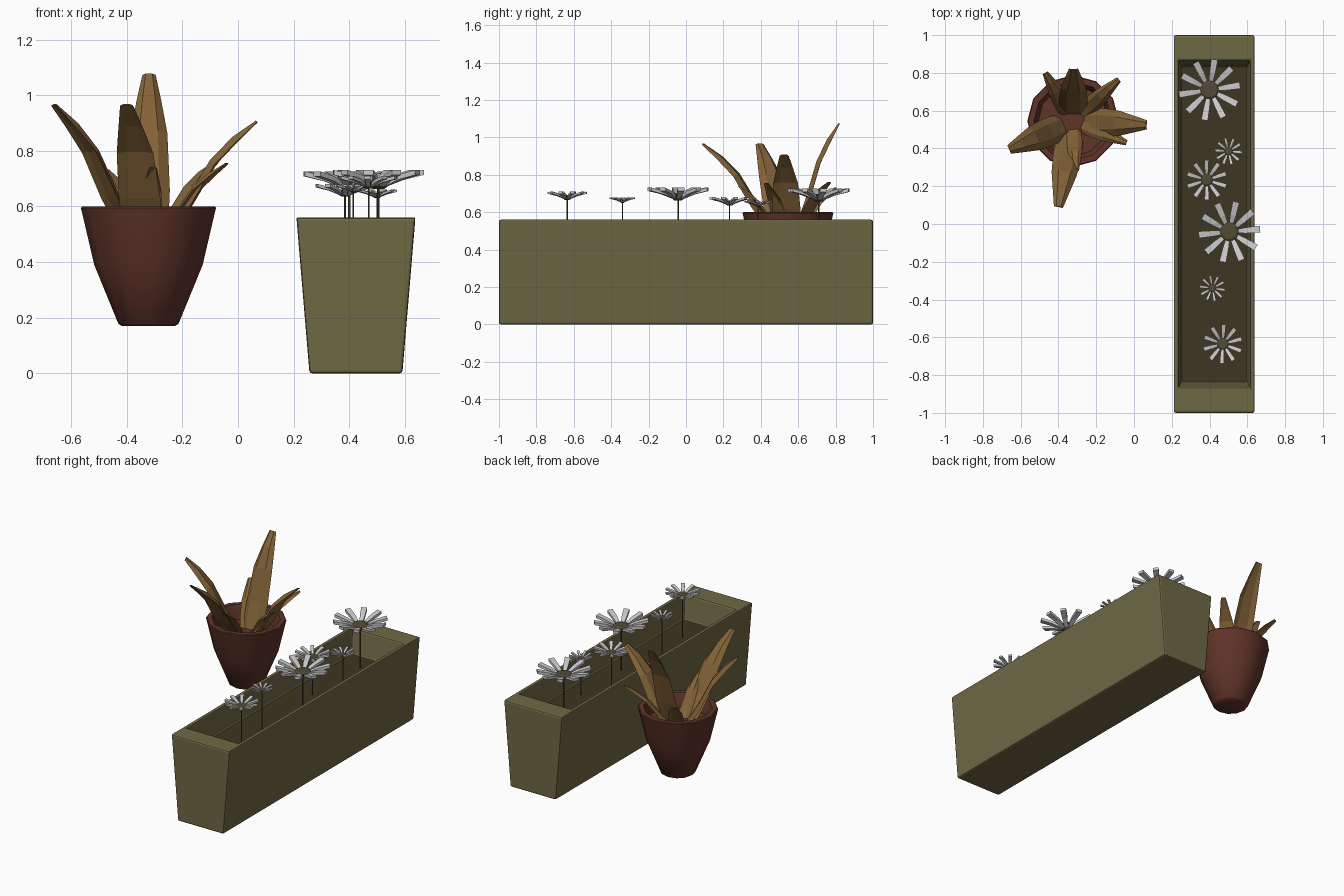
import bpy, math
from mathutils import Vector

if "Cube" in bpy.data.objects:
    bpy.data.objects.remove(bpy.data.objects["Cube"])


def material(name, rgb):
    m = bpy.data.materials.new(name)
    m.diffuse_color = (*rgb, 1)
    m.use_nodes = True
    m.node_tree.nodes["Principled BSDF"].inputs["Base Color"].default_value = m.diffuse_color
    return m


OLIVE = material("olive_planter", (0.16, 0.14, 0.06))
SOIL = material("dark_soil", (0.045, 0.037, 0.015))
TERRACOTTA = material("terracotta", (0.115, 0.034, 0.022))
LEAF = material("dry_leaf", (0.23, 0.125, 0.04))
CENTRE = material("flower_centre", (0.085, 0.07, 0.035))
PETAL = material("petal_grey", (0.55, 0.55, 0.57))


def make(name, verts, faces, mats):
    me = bpy.data.meshes.new(name)
    me.from_pydata([tuple(v) for v in verts], [], faces)
    for m in mats:
        me.materials.append(m)
    ob = bpy.data.objects.new(name, me)
    bpy.context.collection.objects.link(ob)
    return ob


def loft(rings, start=0):
    """Skin equal-sized rings and cap both ends."""
    n = len(rings[0])
    verts = [p for r in rings for p in r]
    faces = [tuple(start + i for i in reversed(range(n)))]
    for k in range(len(rings) - 1):
        for i in range(n):
            a, b = k * n + i, k * n + (i + 1) % n
            faces.append((start + a, start + b, start + b + n, start + a + n))
    faces.append(tuple(start + (len(rings) - 1) * n + i for i in range(n)))
    return verts, faces


def circle(c, r, z, n, turn=0.0):
    return [Vector((c[0] + r * math.cos(turn + math.tau * i / n),
                    c[1] + r * math.sin(turn + math.tau * i / n), z)) for i in range(n)]


def smooth(ob, deg):
    bpy.ops.object.select_all(action='DESELECT')
    ob.select_set(True)
    bpy.context.view_layer.objects.active = ob
    bpy.ops.object.shade_smooth_by_angle(angle=math.radians(deg))


# Long tapered planter box with hollow top
def rect(hx, hy, z, cx=0.424):
    return [Vector((cx + sx * hx, sy * hy, z)) for sx, sy in ((-1, -1), (1, -1), (1, 1), (-1, 1))]


planter = make("planter_box", *loft([rect(0.167, 1, 0), rect(0.214, 1, 0.56),
                                     rect(0.19, 0.865, 0.56), rect(0.178, 0.838, 0.40)]), [OLIVE, SOIL])
planter.data.polygons[-1].material_index = 1
bev = planter.modifiers.new("soft_edges", 'BEVEL')
bev.width = 0.01
bev.segments = 2

# Round pot, turned profile with an inner soil level
POT = (-0.322, 0.545)
profile = [(0.095, 0.17), (0.108, 0.178), (0.195, 0.39), (0.238, 0.575), (0.243, 0.595),
           (0.238, 0.60), (0.208, 0.60), (0.203, 0.59), (0.185, 0.51)]
pot = make("round_pot", *loft([circle(POT, r, z, 12) for r, z in profile]), [TERRACOTTA])
smooth(pot, 45)


# Broad thick leaves, widest low down, each a bent hexagonal blade
def leaf(name, tip, width):
    base = Vector((*POT, 0.5))
    tip = Vector(tip)
    out = Vector((tip.x - base.x, tip.y - base.y, 0))
    reach, rise = out.length, tip.z - base.z
    out.normalize()
    side = Vector((-out.y, out.x, 0))
    rings = []
    path = [(0.17, 0, 0.95), (0.38, 0.28, 1.05), (0.60, 0.64, 0.92), (0.80, 0.84, 0.62), (1, 1, 0.33)]
    for i, (d, h, w) in enumerate(path):
        p = base + out * reach * d + Vector((0, 0, rise * h))
        a, b = path[max(i - 1, 0)], path[min(i + 1, 4)]
        tan = (out * reach * (b[0] - a[0]) + Vector((0, 0, rise * (b[1] - a[1])))).normalized()
        nor = side.cross(tan)
        hw, t = width * w / 2, width * (0.15 if i < 4 else 0.05)
        section = [(-1, 0.5), (-0.5, -0.6), (0.5, -0.6), (1, 0.5), (0.5, 0.1), (-0.5, 0.1)]
        rings.append([p + side * hw * u + nor * t * v for u, v in section])
    make(name, *loft(rings), [LEAF])


leaves = [((-0.40, 0.09, 0.965), 0.145), ((-0.66, 0.395, 0.965), 0.145),
          ((0.067, 0.525, 0.905), 0.145), ((-0.32, 0.82, 1.075), 0.145),
          ((-0.47, 0.80, 0.73), 0.09), ((-0.04, 0.43, 0.755), 0.085),
          ((-0.08, 0.765, 0.76), 0.09), ((-0.305, 0.28, 0.74), 0.08)]
for k, (tip, width) in enumerate(leaves):
    leaf(f"leaf_{k + 1}", tip, width)


# Daisies: thin stem, disc and ring of upturned petals
def flower(k, x, y, z, R, turn):
    c = (x, y)
    make(f"flower_stem_{k}", *loft([circle(c, 0.018 * R + 0.0015, h, 6) for h in (0.40, z)]), [CENTRE])
    disc = [(0.12, -0.14), (0.28, -0.02), (0.32, 0.06), (0.24, 0.11)]
    make(f"flower_centre_{k}", *loft([circle(c, r * R, z + h * R, 10) for r, h in disc]), [CENTRE])
    verts, faces = [], []
    for i in range(10):
        a = turn + math.tau * i / 10
        d = Vector((math.cos(a), math.sin(a), 0))
        s = Vector((-d.y, d.x, 0))
        rings = []
        for r, h, w in ((0.2, -0.02, 0.06), (0.55, 0.12, 0.095), (1, 0.23, 0.11)):
            p = Vector((x, y, z)) + d * R * r + Vector((0, 0, R * h))
            rings.append([p + s * R * w * u + Vector((0, 0, R * 0.055 * v))
                          for u, v in ((-1, -1), (1, -1), (1, 1), (-1, 1))])
        v, f = loft(rings, len(verts))
        verts += v
        faces += f
    make(f"flower_petals_{k}", verts, faces, [PETAL])


flowers = [(0.40, 0.71, 0.68, 0.163), (0.50, 0.385, 0.64, 0.072), (0.385, 0.233, 0.65, 0.107),
           (0.505, -0.042, 0.685, 0.163), (0.415, -0.34, 0.66, 0.068), (0.47, -0.635, 0.68, 0.104)]
for k, spec in enumerate(flowers):
    flower(k + 1, *spec, 0.15 + 0.4 * k)
